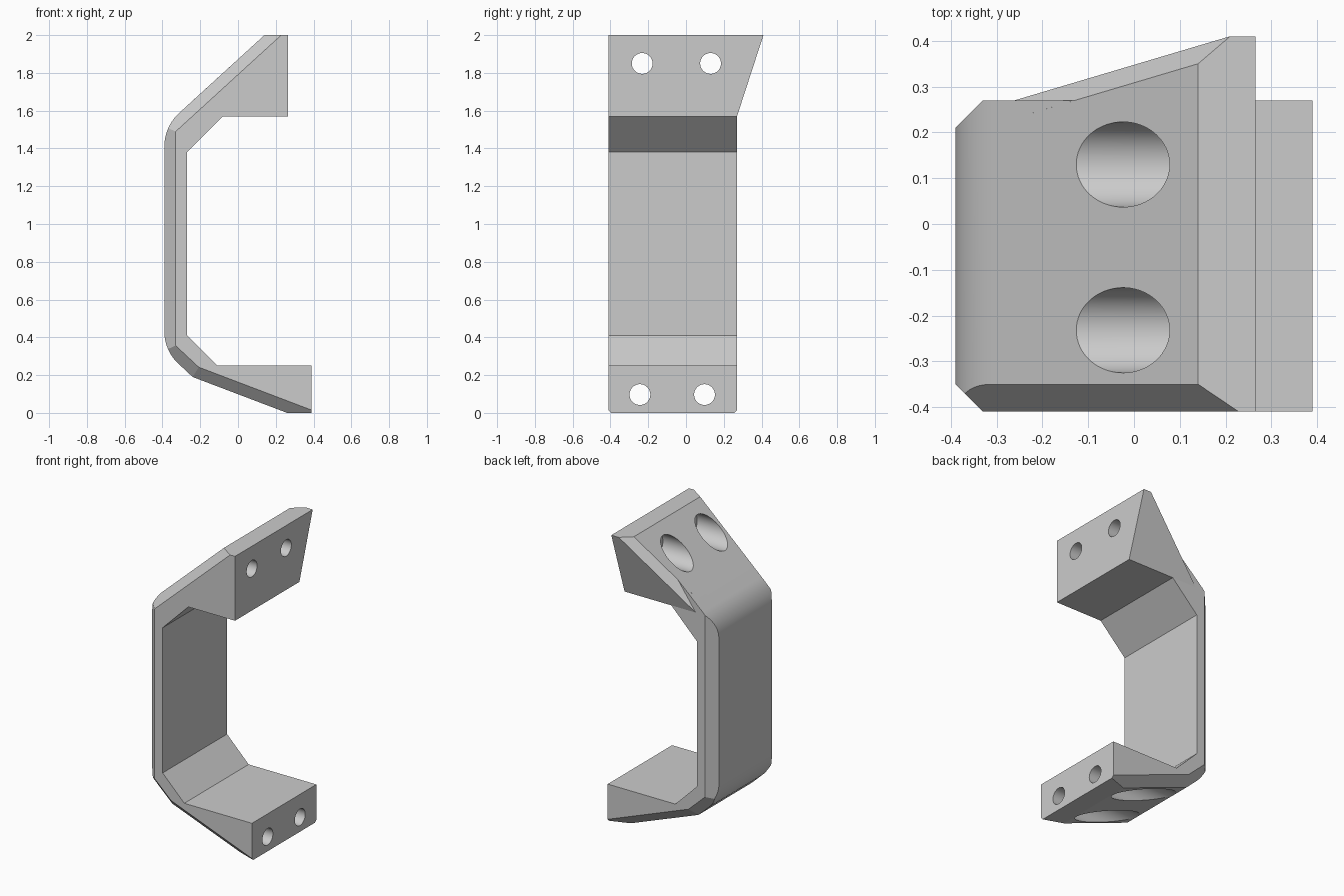
import bpy, bmesh
from math import radians, pi
from mathutils import Vector, Matrix

cube = bpy.data.objects.get("Cube")
if cube:
    bpy.data.objects.remove(cube, do_unlink=True)

FRONT, BACK, CHAMFER = -0.41, 0.27, 0.06

grey = bpy.data.materials.new("plain grey")
grey.use_nodes = True
colour = (0.6, 0.6, 0.6, 1)
grey.diffuse_color = colour
grey.node_tree.nodes["Principled BSDF"].inputs["Base Color"].default_value = colour


def fillet(before, corner, after, t, steps=10):
    """Round one corner of a profile, starting t away from it."""
    p, c, q = Vector(before), Vector(corner), Vector(after)
    a, b = c + (p - c).normalized() * t, c + (q - c).normalized() * t
    m = (a + b) / 2 - c
    centre = c + m * t * t / m.length_squared
    radius = (a - centre).length
    arc = [a.lerp(b, i / steps) - centre for i in range(steps + 1)]
    return [centre + r.normalized() * radius for r in arc]


def prism(profile, y0, y1):
    """Extrude an x-z profile along y."""
    bm = bmesh.new()
    face = bm.faces.new([bm.verts.new((p[0], y0, p[1])) for p in profile])
    ext = bmesh.ops.extrude_face_region(bm, geom=[face])["geom"]
    verts = [v for v in ext if isinstance(v, bmesh.types.BMVert)]
    bmesh.ops.translate(bm, verts=verts, vec=(0, y1 - y0, 0))
    bmesh.ops.recalc_face_normals(bm, faces=bm.faces[:])
    return bm


def slice_off(bm, point, normal):
    """Remove everything on the normal's side of a plane and close the cut."""
    bmesh.ops.bisect_plane(bm, geom=bm.verts[:] + bm.edges[:] + bm.faces[:], dist=1e-5,
                           plane_co=point, plane_no=normal, clear_outer=True)
    bmesh.ops.holes_fill(bm, edges=[e for e in bm.edges if e.is_boundary], sides=0)
    bmesh.ops.recalc_face_normals(bm, faces=bm.faces[:])


def make_object(name, bm):
    mesh = bpy.data.meshes.new(name)
    bm.to_mesh(mesh)
    bm.free()
    mesh.materials.append(grey)
    obj = bpy.data.objects.new(name, mesh)
    bpy.context.collection.objects.link(obj)
    return obj


def combine(target, tool, operation):
    """Apply a boolean and discard the tool."""
    bpy.context.view_layer.objects.active = target
    mod = target.modifiers.new("combine", "BOOLEAN")
    mod.operation, mod.solver, mod.object = operation, "EXACT", tool
    bpy.ops.object.modifier_apply(modifier=mod.name)
    bpy.data.objects.remove(tool, do_unlink=True)


def rod(x0, x1, y, z, radius):
    """Cylinder along x."""
    bm = bmesh.new()
    bmesh.ops.create_cone(bm, cap_ends=True, segments=64, radius1=radius, radius2=radius,
                          depth=x1 - x0,
                          matrix=Matrix.Translation(((x0 + x1) / 2, y, z)) @ Matrix.Rotation(pi / 2, 4, "Y"))
    return make_object("hole_cutter", bm)


# Outer corners of the handle, from foot to top
foot, knee, low, high, top = (0.26, 0), (-0.24, 0.19), (-0.39, 0.33), (-0.39, 1.516), (0.14, 2)
inner = [(0.265, 2), (0.265, 1.57), (-0.08, 1.57), (-0.27, 1.38),
         (-0.27, 0.41), (-0.11, 0.25), (0.39, 0.25), (0.39, 0)]
profile = [foot, knee, *fillet(knee, low, high, 0.1), *fillet(low, high, top, 0.106), top, *inner]

# Handle body with chamfered outer edges; the upper back edge stays square
body = prism(profile, FRONT, BACK)
outer = [foot, knee, low, high, top]
for i in range(4):
    (ax, az), (bx, bz) = outer[i], outer[i + 1]
    out = Vector((az - bz, 0, bx - ax)).normalized()
    for y, side in ((FRONT, -1), (BACK, 1)):
        if side > 0 and i == 3:
            continue
        slice_off(body, (ax, y - side * CHAMFER, az), out + Vector((0, side, 0)))
handle = make_object("handle", body)

# Flared wedge on the back of the upper mount
flare = prism([(-0.331, 1.57), top, (0.265, 2), (0.265, 1.57)], 0.24, 0.5)
slice_off(flare, (0, BACK, 1.57), (0, 0.43, -0.14))
edge_a, edge_b, edge_c = Vector((-0.13, 0.27, 1.753)), Vector((0.14, 0.35, 2)), Vector((0.21, 0.41, 2))
normal = (edge_b - edge_a).cross(edge_c - edge_b)
slice_off(flare, edge_b, normal if normal.y > 0 else -normal)
combine(handle, make_object("flare", flare), "UNION")

# Screw holes with wide counterbores, two in each mount
for z, floor, places in ((1.85, 0.145, (-0.232, 0.13)), (0.097, 0.27, (-0.244, 0.098))):
    for y in places:
        combine(handle, rod(-0.7, floor, y, z, 0.093), "DIFFERENCE")
        combine(handle, rod(-0.7, 0.7, y, z, 0.055), "DIFFERENCE")

# Smooth bends and holes, crisp edges elsewhere
bpy.ops.object.select_all(action="DESELECT")
handle.select_set(True)
bpy.context.view_layer.objects.active = handle
bpy.ops.object.shade_smooth_by_angle(angle=radians(15))
